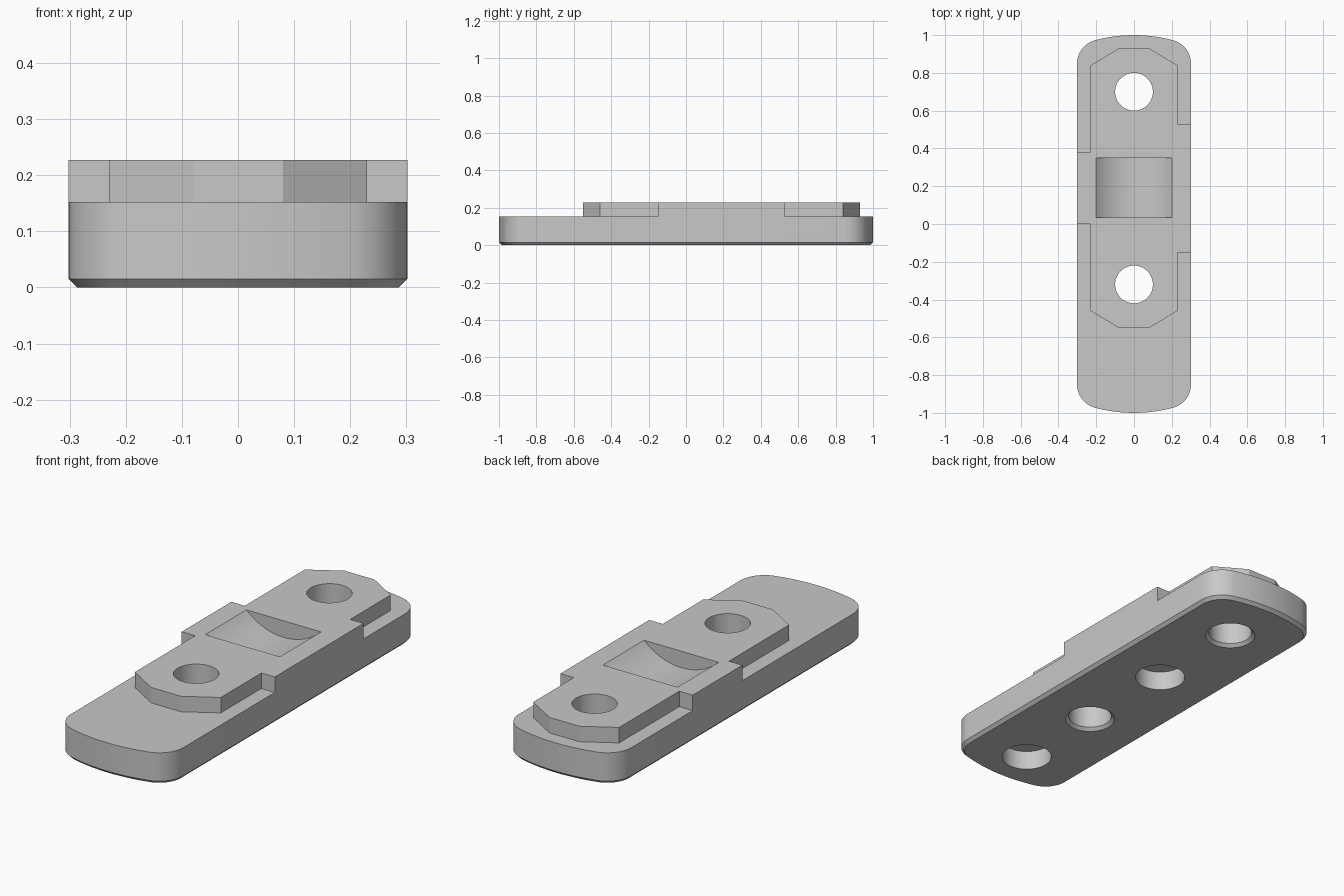
import bpy, bmesh
from math import sin, cos, pi, sqrt, asin, radians

cube = bpy.data.objects.get("Cube")
if cube:
    bpy.data.objects.remove(cube, do_unlink=True)

HALF_W, BODY_TOP, PLATE_TOP, CHAMFER = 0.302, 0.152, 0.227, 0.015

grey = bpy.data.materials.new("plain grey")
grey.use_nodes = True
colour = (0.58, 0.58, 0.58, 1)
grey.diffuse_color = colour
grey.node_tree.nodes["Principled BSDF"].inputs["Base Color"].default_value = colour


def loft(name, rings):
    """Solid made from stacked rings of equal point count."""
    bm = bmesh.new()
    loops = [[bm.verts.new(p) for p in ring] for ring in rings]
    bm.faces.new(loops[0])
    bm.faces.new(loops[-1])
    n = len(loops[0])
    for low, high in zip(loops, loops[1:]):
        for i in range(n):
            j = (i + 1) % n
            bm.faces.new((low[i], low[j], high[j], high[i]))
    bmesh.ops.recalc_face_normals(bm, faces=bm.faces)
    mesh = bpy.data.meshes.new(name)
    bm.to_mesh(mesh)
    bm.free()
    mesh.materials.append(grey)
    obj = bpy.data.objects.new(name, mesh)
    bpy.context.collection.objects.link(obj)
    return obj


def body_ring(z, inset):
    """Rounded bar outline: bowed ends blended into the sides by fillets."""
    bow, fillet = 0.8 - inset, 0.13 - inset
    fx = HALF_W - inset - fillet
    bow_y = 0.2
    fy = bow_y + sqrt((bow - fillet) ** 2 - fx ** 2)
    lean = asin(fx / (bow - fillet))
    quarter = []
    for i in range(13):
        a = (pi / 2 - lean) * i / 12
        quarter.append((fx + fillet * cos(a), fy + fillet * sin(a)))
    for i in range(1, 6):
        a = lean * (1 - i / 5)
        quarter.append((bow * sin(a), bow_y + bow * cos(a)))
    half = quarter + [(-x, y) for x, y in reversed(quarter[:-1])]
    return [(x, y, z) for x, y in half + [(-x, -y) for x, y in half]]


def disc(y, z, r, n=48):
    return [(r * cos(2 * pi * i / n), y + r * sin(2 * pi * i / n), z) for i in range(n)]


def combine(target, other, operation):
    mod = target.modifiers.new(operation.title(), "BOOLEAN")
    mod.object, mod.operation, mod.solver = other, operation, "EXACT"
    bpy.context.view_layer.update()
    graph = bpy.context.evaluated_depsgraph_get()
    result = bpy.data.meshes.new_from_object(target.evaluated_get(graph))
    target.modifiers.clear()
    target.data = result
    bpy.data.objects.remove(other, do_unlink=True)


# Base bar with a chamfered lower rim
bar = loft("slotted_bar", [body_ring(0, CHAMFER), body_ring(CHAMFER, 0), body_ring(BODY_TOP, 0)])

# Raised plate with clipped ends and a side shoulder on each side
W = HALF_W
right_side = [(0.08, -0.55), (0.23, -0.46), (0.23, -0.15), (W, -0.15),
              (W, 0.53), (0.23, 0.53), (0.23, 0.84), (0.08, 0.93)]
left_side = [(-0.08, 0.93), (-0.23, 0.84), (-0.23, 0.38), (-W, 0.38),
             (-W, 0), (-0.23, 0), (-0.23, -0.46), (-0.08, -0.55)]
outline = right_side + left_side
plate = loft("raised_plate", [[(x, y, z) for x, y in outline] for z in (BODY_TOP - 0.03, PLATE_TOP)])
combine(bar, plate, "UNION")

# Two through holes, countersunk underneath
for y in (0.70, -0.32):
    rings = [disc(y, -0.02, 0.115), disc(y, 0, 0.115), disc(y, 0.015, 0.1), disc(y, 0.3, 0.1)]
    combine(bar, loft("through_hole", rings), "DIFFERENCE")

# Two blind holes underneath
for y in (0.19, -0.78):
    combine(bar, loft("blind_hole", [disc(y, -0.02, 0.115), disc(y, 0.095, 0.115)]), "DIFFERENCE")

# Curved scoop across the middle of the plate
half, depth = 0.2, 0.08
radius = (half ** 2 + depth ** 2) / (2 * depth)
centre = PLATE_TOP - depth + radius
span = asin(half / radius)
arc = [(radius * sin(a), centre - radius * cos(a))
       for a in (span * (i / 12 - 1) for i in range(25))]
arc += [(half, PLATE_TOP + 0.1), (-half, PLATE_TOP + 0.1)]
scoop = loft("scoop", [[(x, y, z) for x, z in arc] for y in (0.035, 0.35)])
combine(bar, scoop, "DIFFERENCE")

# Smooth curved walls, keep corners crisp
bpy.ops.object.select_all(action="DESELECT")
bar.select_set(True)
bpy.context.view_layer.objects.active = bar
bpy.ops.object.shade_smooth_by_angle(angle=radians(25))
